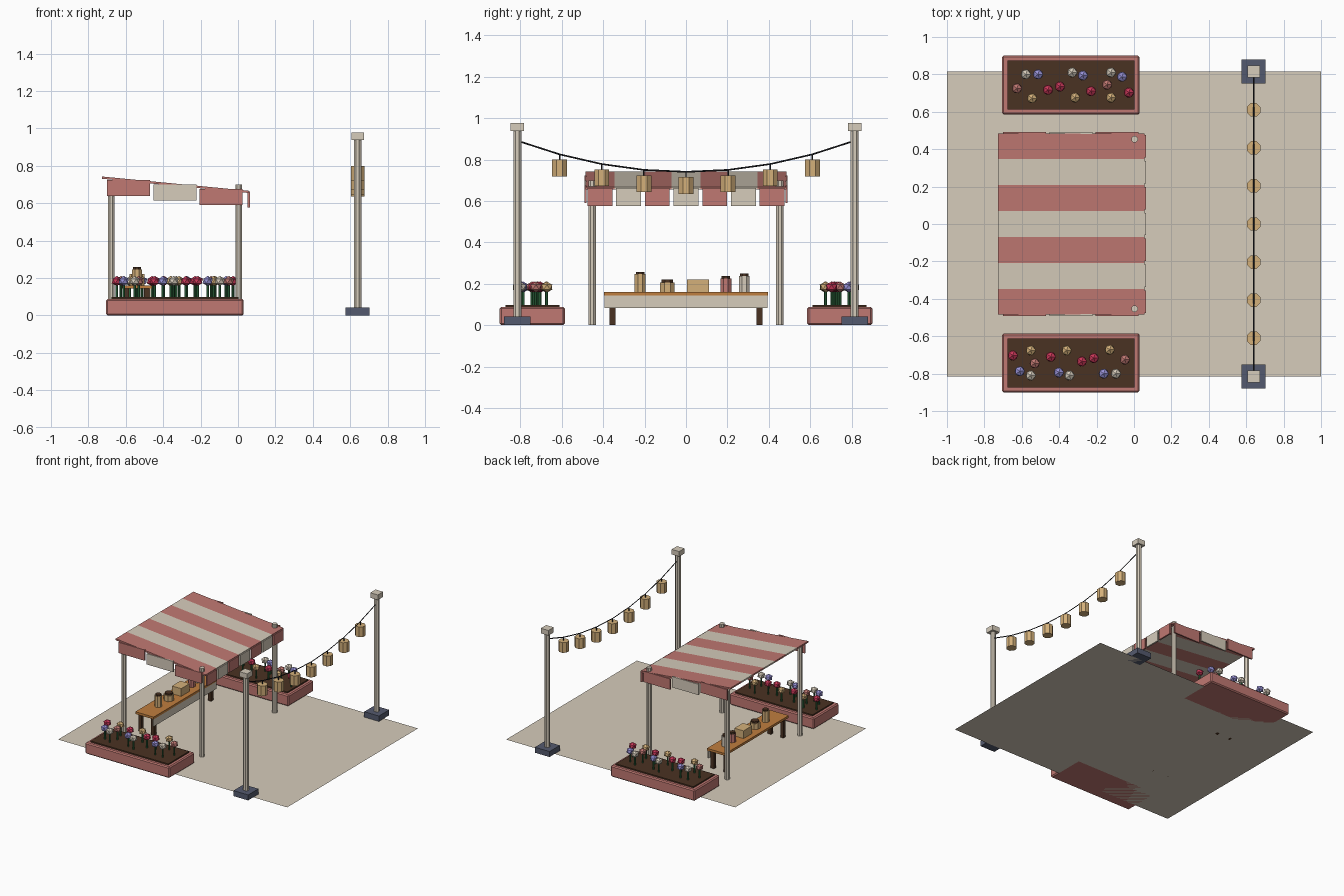
import bpy, bmesh, math
from mathutils import Vector, Matrix

if "Cube" in bpy.data.objects:
    bpy.data.objects.remove(bpy.data.objects["Cube"])


def material(name, rgb):
    m = bpy.data.materials.new(name)
    lin = [((c / 255 + 0.055) / 1.055) ** 2.4 for c in rgb]
    m.diffuse_color = (*lin, 1)
    m.use_nodes = True
    m.node_tree.nodes["Principled BSDF"].inputs["Base Color"].default_value = m.diffuse_color
    return m


CREAM = material("cream", (214, 204, 187))
PINK = material("dusty_pink", (192, 120, 114))
BROWN = material("dark_brown", (74, 50, 34))
WOOD = material("orange_wood", (192, 126, 62))
SLATE = material("slate", (84, 90, 110))
LAVENDER = material("lavender", (152, 146, 215))
CRIMSON = material("crimson", (200, 55, 88))
TAN = material("tan", (212, 176, 122))
GREEN = material("green", (45, 105, 62))
CHARCOAL = material("charcoal", (42, 44, 50))


def finish(name, bm, mat):
    me = bpy.data.meshes.new(name)
    bm.to_mesh(me)
    bm.free()
    me.materials.append(mat)
    ob = bpy.data.objects.new(name, me)
    bpy.context.collection.objects.link(ob)
    return ob


def box(name, mat, x, y, z, bevel=0):
    """Box from (min, max) ranges."""
    bm = bmesh.new()
    size = [r[1] - r[0] for r in (x, y, z)]
    mid = [(r[0] + r[1]) / 2 for r in (x, y, z)]
    bmesh.ops.create_cube(bm, size=1, matrix=Matrix.Translation(mid) @ Matrix.Diagonal((*size, 1)))
    if bevel:
        bmesh.ops.bevel(bm, geom=bm.edges[:], offset=bevel, segments=1, affect='EDGES')
    return finish(name, bm, mat)


def rod(name, mat, x, y, z0, z1, r, sides=8):
    """Upright prism."""
    bm = bmesh.new()
    turn = Matrix.Rotation(math.pi / sides, 4, 'Z')
    bmesh.ops.create_cone(bm, cap_ends=True, segments=sides, radius1=r, radius2=r, depth=z1 - z0,
                          matrix=Matrix.Translation((x, y, (z0 + z1) / 2)) @ turn)
    return finish(name, bm, mat)


# paved ground sheet
bm = bmesh.new()
bmesh.ops.create_grid(bm, x_segments=1, y_segments=1, size=1, matrix=Matrix.Diagonal((1, 0.815, 1, 1)))
finish("paving", bm, CREAM)


# canopy: seven sloping stripes
def roof_z(x):
    return 0.743 - 0.097 * (x + 0.728)


STRIPE = 0.97 / 7
for i in range(7):
    y0 = -0.485 + i * STRIPE
    mat = PINK if i % 2 == 0 else CREAM
    ob = box(f"canopy_stripe_{i}", mat, (-0.728, 0.056), (y0, y0 + STRIPE), (-0.012, 0))
    for v in ob.data.vertices:
        v.co.z += roof_z(v.co.x)
    # front valance flap
    c = y0 + STRIPE / 2
    box(f"front_flap_{i}", mat, (0.052, 0.064), (c - 0.06, c + 0.06), (0.576, 0.662))

# side valance flaps
for s in (-1, 1):
    for i in range(3):
        x = -0.586 + i * 0.248
        top = roof_z(x) - 0.005
        ys = sorted((s * 0.480, s * 0.491))
        box(f"side_flap_{s}_{i}", CREAM if i == 1 else PINK, (x - 0.115, x + 0.115), ys, (top - 0.085, top))

# canopy posts (front pair pokes through the cloth)
for s in (-1, 1):
    for x in (-0.677, 0.003):
        rod("canopy_post", CREAM, x, s * 0.453, 0, 0.70, 0.019)

# planters with soil and flowers (second one is turned half round)
FLOWERS = [(-.578, .80, CREAM), (-.513, .80, LAVENDER), (-.626, .725, PINK), (-.545, .672, TAN),
           (-.46, .717, CRIMSON), (-.396, .735, CRIMSON), (-.33, .81, CREAM), (-.273, .794, LAVENDER),
           (-.315, .676, TAN), (-.23, .71, CRIMSON), (-.144, .745, PINK), (-.123, .81, CREAM),
           (-.123, .676, TAN), (-.064, .787, LAVENDER), (-.027, .703, CRIMSON)]


def flower(x, y, mat):
    rod("flower_stem", GREEN, x, y, 0.09, 0.17, 0.007, 6)
    bm = bmesh.new()
    bmesh.ops.create_icosphere(bm, subdivisions=2, radius=0.026)
    for v in bm.verts:                       # ruffled petals
        v.co *= 1.18 if len(v.link_edges) == 5 else 0.97
        v.co.z *= 0.9
    bmesh.ops.translate(bm, verts=bm.verts, vec=(x, y, 0.184))
    finish("flower_head", bm, mat)


for s in (-1, 1):
    box("planter_box", PINK, (-0.705, 0.03), sorted((s * 0.585, s * 0.9)), (0, 0.088), 0.008)
    box("planter_soil", BROWN, (-0.676, 0.002), sorted((s * 0.612, s * 0.873)), (0.05, 0.098))
    for x, y, mat in FLOWERS:
        flower(x if s > 0 else -0.675 - x, s * y, mat)

# market table
box("table_top", WOOD, (-0.62, -0.46), (-0.395, 0.395), (0.143, 0.161))
box("table_apron", CREAM, (-0.472, -0.462), (-0.393, 0.393), (0.084, 0.144))
for x in (-0.598, -0.488):
    for y in (-0.355, 0.355):
        box("table_leg", BROWN, (x - 0.014, x + 0.014), (y - 0.014, y + 0.014), (0, 0.145))

# jars with lids, and a crate
for y, r, top, lid, mat in ((-.222, .028, .247, .258, TAN), (-.09, .038, .207, .22, TAN),
                            (.193, .028, .225, .238, PINK), (.281, .028, .238, .25, CREAM)):
    rod("jar", mat, -0.54, y, 0.16, top, r)
    rod("jar_lid", BROWN, -0.54, y, top, lid, r * 0.8)
box("crate", TAN, (-0.58, -0.50), (0.005, 0.111), (0.16, 0.222))

# lantern poles
PX = 0.64
for s in (-1, 1):
    y = s * 0.815
    box("pole_base", SLATE, (PX - .064, PX + .064), (y - .064, y + .064), (0, 0.043))
    rod("lantern_pole", CREAM, PX, y, 0.04, 0.94, 0.021)
    box("pole_cap", CREAM, (PX - .033, PX + .033), (y - .033, y + .033), (0.938, 0.978))


# sagging wire
def wire_z(y):
    return 0.741 + 0.145 * (y / 0.8) ** 2


cu = bpy.data.curves.new("lantern_wire", 'CURVE')
cu.dimensions = '3D'
cu.bevel_depth = 0.004
cu.bevel_resolution = 0
sp = cu.splines.new('POLY')
ys = [i * 0.2035 for i in range(-4, 5)]
sp.points.add(len(ys) - 1)
for p, y in zip(sp.points, ys):
    p.co = (PX, y, wire_z(y), 1)
cu.materials.append(CHARCOAL)
bpy.context.collection.objects.link(bpy.data.objects.new("lantern_wire", cu))

# hanging lanterns
for y in ys[1:-1]:
    z = wire_z(y)
    rod("lantern_hook", CHARCOAL, PX, y, z - 0.03, z, 0.004, 6)
    rod("lantern", TAN, PX, y, z - 0.106, z - 0.026, 0.039)
